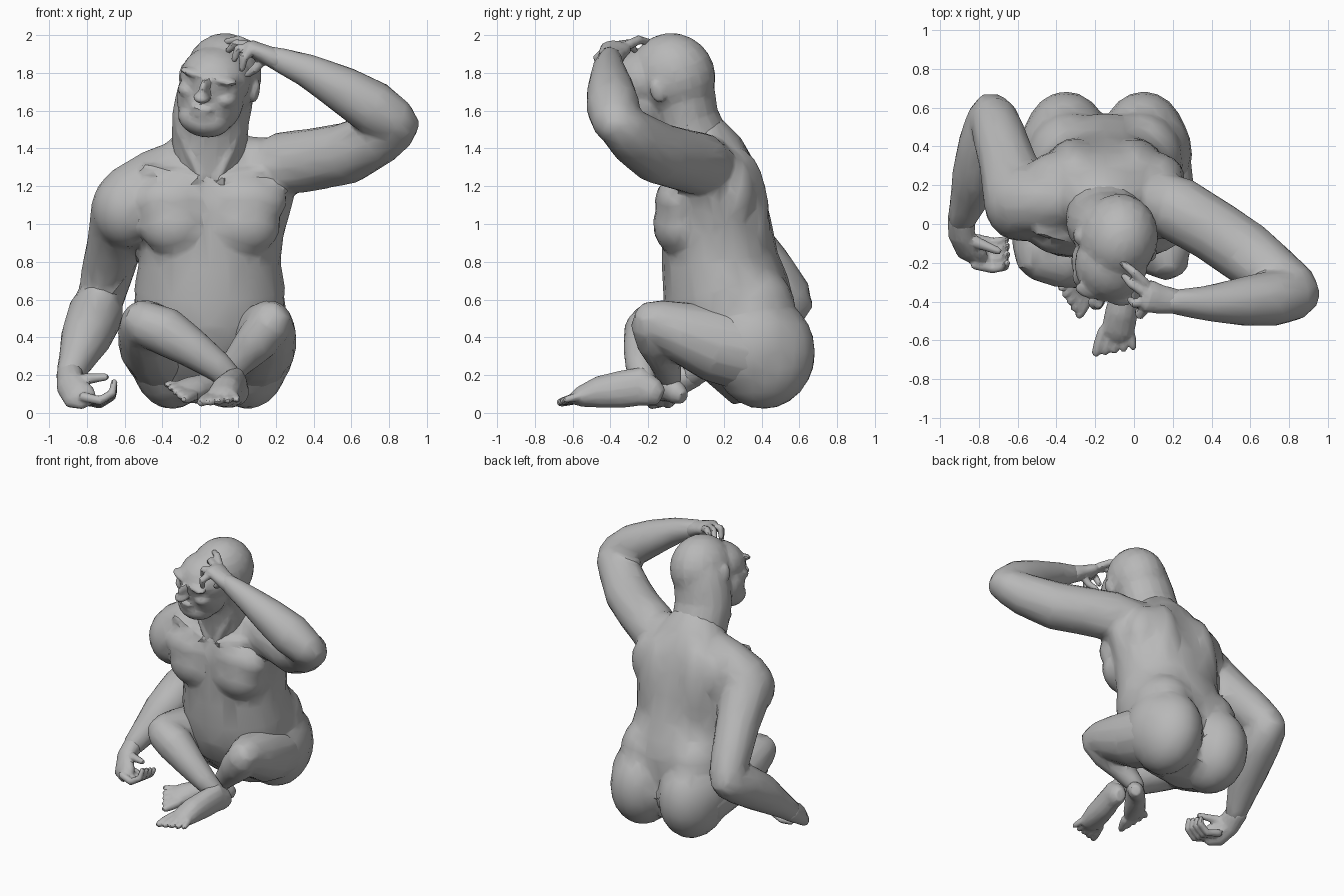
import bpy, bmesh, math
from mathutils import Vector, Matrix

cube = bpy.data.objects.get("Cube")
if cube:
    bpy.data.objects.remove(cube, do_unlink=True)

clay = bpy.data.materials.new("clay grey")
clay.use_nodes = True
GREY = (0.48, 0.48, 0.48, 1)
clay.diffuse_color = GREY
clay.node_tree.nodes["Principled BSDF"].inputs["Base Color"].default_value = GREY


def ball(bm, c, r, frame=Matrix()):
    """Ellipsoid with centre c and radii r."""
    m = frame @ Matrix.Translation(c) @ Matrix.Diagonal((*r, 1))
    bmesh.ops.create_uvsphere(bm, u_segments=20, v_segments=12, radius=1, matrix=m)


def tube(bm, sections, ref=None, sides=14):
    """Rounded limb through sections (x, y, z, radius along ref[, other radius])."""
    pts = [Vector(s[:3]) for s in sections]
    rad = [(s[3], s[-1]) for s in sections]
    a, b = (pts[0] - pts[1]).normalized(), (pts[-1] - pts[-2]).normalized()
    pts = [pts[0] + a * min(rad[0]) * 0.75] + pts + [pts[-1] + b * min(rad[-1]) * 0.75]
    rad = [tuple(0.6 * r for r in rad[0])] + rad + [tuple(0.6 * r for r in rad[-1])]
    if ref is None:
        ref = min(((1, 0, 0), (0, 1, 0), (0, 0, 1)), key=lambda v: abs(b.dot(v)) + abs(a.dot(v)))
    ref = Vector(ref)
    rings = []
    for i, p in enumerate(pts):
        t = (pts[min(i + 1, len(pts) - 1)] - pts[max(i - 1, 0)]).normalized()
        u = (ref - t * ref.dot(t)).normalized()
        v = t.cross(u)
        angles = [2 * math.pi * k / sides for k in range(sides)]
        rings.append([bm.verts.new(p + u * math.cos(q) * rad[i][0] + v * math.sin(q) * rad[i][1])
                      for q in angles])
    for lo, hi in zip(rings, rings[1:]):
        for k in range(sides):
            n = (k + 1) % sides
            bm.faces.new((lo[k], lo[n], hi[n], hi[k]))
    bm.faces.new(rings[0])
    bm.faces.new(rings[-1])


def fuse(name, bm, voxel, smooth, ratio):
    """Melt the overlapping masses into one lightly faceted skin."""
    bmesh.ops.recalc_face_normals(bm, faces=bm.faces)
    mesh = bpy.data.meshes.new(name)
    bm.to_mesh(mesh)
    bm.free()
    ob = bpy.data.objects.new(name, mesh)
    bpy.context.collection.objects.link(ob)
    bpy.ops.object.select_all(action='DESELECT')
    ob.select_set(True)
    bpy.context.view_layer.objects.active = ob
    m = ob.modifiers.new("melt", 'REMESH')
    m.mode, m.voxel_size = 'VOXEL', voxel
    m = ob.modifiers.new("soften", 'SMOOTH')
    m.factor, m.iterations = 0.5, smooth
    m = ob.modifiers.new("facet", 'DECIMATE')
    m.ratio = ratio
    for m in list(ob.modifiers):
        bpy.ops.object.modifier_apply(modifier=m.name)
    ob.data.materials.clear()
    ob.data.materials.append(clay)
    bpy.ops.object.shade_smooth_by_angle(angle=math.radians(30))


MID = -0.15  # the body's centre line

# Torso with buttocks and both arms
bm = bmesh.new()
tube(bm, [(MID, .32, .25, .34, .23), (MID, .27, .38, .38, .31), (MID, .235, .52, .39, .345),
          (MID, .21, .66, .40, .335), (MID, .18, .80, .375, .31), (MID, .16, 1.0, .40, .29),
          (MID, .14, 1.17, .43, .27), (MID, .14, 1.30, .38, .225), (MID, .11, 1.40, .24, .19)],
     ref=(1, 0, 0), sides=24)
for s in (-1, 1):
    ball(bm, (MID + s * .20, .41, .32), (.225, .275, .30))         # buttock
    ball(bm, (MID + s * .25, .36, .36), (.20, .26, .27))           # outer hip
    ball(bm, (MID + s * .18, .33, .55), (.225, .25, .24))          # upper hip
    ball(bm, (MID + s * .18, -.03, 1.00), (.195, .145, .17))       # lower chest
    ball(bm, (MID + s * .19, -.03, 1.12), (.22, .135, .14))        # upper chest
    ball(bm, (MID + s * .15, .28, .98), (.16, .165, .42))          # back muscle
    ball(bm, (MID + s * .21, .25, 1.15), (.20, .13, .22))          # shoulder blade
    tube(bm, [(MID + s * .34, .12, 1.20, .12), (MID + s * .29, .15, 1.0, .115),
              (MID + s * .25, .17, .84, .11)], ref=(1, 0, 0))      # flank muscle
    tube(bm, [(MID + s * .06, -.10, 1.24, .03), (MID + s * .34, -.03, 1.29, .035)], sides=8)
# lowered right arm
tube(bm, [(-.26, .13, 1.35, .12), (-.42, .12, 1.26, .15), (-.55, .11, 1.14, .19)])
ball(bm, (-.585, .11, 1.08), (.19, .20, .21))
tube(bm, [(-.40, .02, 1.12, .13), (-.56, .06, 1.10, .15)])
tube(bm, [(-.60, .14, 1.08, .18), (-.65, .31, .90, .15), (-.69, .44, .75, .14),
          (-.725, .55, .61, .125)], ref=(1, 0, 0))
tube(bm, [(-.735, .56, .59, .125), (-.755, .42, .52, .15), (-.805, .25, .40, .135),
          (-.865, .09, .26, .09), (-.89, .02, .20, .075)], ref=(1, 0, 0))
# raised left arm
tube(bm, [(-.02, .12, 1.36, .12), (.13, .11, 1.30, .16), (.26, .07, 1.32, .165)])
tube(bm, [(.22, .08, 1.315, .17), (.42, -.04, 1.345, .165), (.58, -.15, 1.375, .165),
          (.75, -.28, 1.46, .145), (.84, -.34, 1.515, .125)], ref=(0, 0, 1))
tube(bm, [(.84, -.37, 1.535, .125), (.71, -.385, 1.62, .145), (.55, -.40, 1.715, .125),
          (.36, -.41, 1.815, .09), (.18, -.40, 1.885, .06)], ref=(0, 1, 0))
fuse("torso_and_arms", bm, .018, 5, .06)

# Legs, each running from the hip to the ankle
bm = bmesh.new()
tube(bm, [(.06, .38, .32, .23), (.11, .14, .37, .205), (.15, -.04, .435, .16),
          (.17, -.17, .485, .12)], ref=(1, 0, 0))
tube(bm, [(.18, -.18, .48, .115), (.10, -.15, .38, .115), (.0, -.11, .27, .085),
          (-.09, -.08, .17, .06)], ref=(0, 0, 1))
fuse("left_leg", bm, .016, 4, .08)
bm = bmesh.new()
tube(bm, [(-.37, .38, .32, .23), (-.44, .14, .375, .20), (-.48, -.04, .44, .16),
          (-.50, -.16, .48, .125)], ref=(1, 0, 0))
tube(bm, [(-.50, -.17, .475, .12), (-.38, -.20, .43, .13), (-.24, -.23, .34, .105),
          (-.10, -.24, .24, .08), (-.02, -.22, .16, .065)], ref=(0, 0, 1))
fuse("right_leg", bm, .016, 4, .08)


def foot(name, path, toe_dir, across):
    """Foot along a path, with five toes spread across the end."""
    bm = bmesh.new()
    tube(bm, path, ref=across)
    end, d, w = Vector(path[-1][:3]), Vector(toe_dir), Vector(across)
    for i in range(5):
        k = (i - 2) / 2
        base = end + w * k * path[-1][3] * .85
        tip = base + d * (1 - .12 * i) + w * k * .02
        r = .030 - .002 * i
        tube(bm, [(*base, r), (*base.lerp(tip, .6), r), (*tip, r * .8)], sides=8)
    fuse(name, bm, .009, 3, .14)


foot("right_foot", [(0, -.17, .105, .06, .075), (-.015, -.24, .14, .065, .105),
                    (-.04, -.34, .125, .075, .10), (-.065, -.46, .11, .085, .085),
                    (-.085, -.56, .085, .085, .055)], (-.02, -.12, -.03), (.98, -.17, 0))
foot("left_foot", [(-.05, -.04, .10, .055, .06), (-.10, -.10, .14, .06, .085),
                   (-.17, -.19, .135, .07, .075), (-.24, -.28, .13, .08, .055),
                   (-.285, -.335, .12, .08, .035)], (-.06, -.085, -.01), (-.72, .55, .42))

# Right hand, hanging with curled fingers
bm = bmesh.new()
tube(bm, [(-.89, .04, .21, .075, .07), (-.89, -.06, .15, .08, .06),
          (-.85, -.14, .095, .085, .05), (-.80, -.17, .08, .07, .04)], ref=(.3, .4, .8))
for i in range(4):
    y, z = -.23 + .045 * i, .065 - .006 * i
    tube(bm, [(-.82, y + .02, z + .02, .027), (-.73, y, z, .026), (-.665, y + .01, z + .04, .023),
              (-.655, y + .03, z + .10 - .01 * i, .018)], ref=(0, 1, 0), sides=8)
tube(bm, [(-.88, -.06, .16, .04), (-.80, -.10, .18, .03), (-.70, -.14, .19, .02)], sides=8)
fuse("right_hand", bm, .009, 2, .2)

# Left hand, resting on the brow
bm = bmesh.new()
tube(bm, [(.22, -.40, 1.865, .065, .06), (.14, -.39, 1.90, .075, .05),
          (.07, -.37, 1.93, .085, .045)], ref=(0, 1, 0))
fingers = [((.06, -.31, 1.945), (.0, -.25, 1.975), (-.06, -.20, 1.965)),
           ((.05, -.35, 1.945), (-.01, -.31, 1.955), (-.05, -.27, 1.92)),
           ((.05, -.40, 1.93), (.0, -.41, 1.93), (-.02, -.39, 1.87)),
           ((.06, -.43, 1.91), (.03, -.47, 1.88), (.02, -.45, 1.82)),
           ((.14, -.38, 1.88), (.09, -.37, 1.82), (.05, -.34, 1.79))]
for f in fingers:
    tube(bm, [(*p, r) for p, r in zip(f, (.028, .025, .018))], sides=8)
fuse("left_hand", bm, .009, 2, .2)

# Head on its thick neck: turned, tilted and bowed
pose = (Matrix.Translation((-.10, -.10, 1.74)) @ Matrix.Rotation(math.radians(-14), 4, 'Z')
        @ Matrix.Rotation(math.radians(14), 4, 'Y') @ Matrix.Rotation(math.radians(15), 4, 'X'))
bm = bmesh.new()
tube(bm, [(MID, .09, 1.28, .19, .19), (MID, .045, 1.44, .20, .185), (-.145, .0, 1.56, .205, .175),
          (-.125, -.02, 1.66, .205, .18), (-.10, -.04, 1.78, .19, .175)], ref=(1, 0, 0), sides=18)
for s in (-1, 1):
    tube(bm, [(MID + s * .04, -.09, 1.23, .025), (MID + s * .09, -.085, 1.35, .03),
              (MID + s * .15, -.06, 1.50, .035)], sides=8)          # neck tendon
ball(bm, (0, .04, .03), (.205, .23, .235), pose)        # skull
ball(bm, (0, -.09, .06), (.19, .20, .165), pose)        # forehead
ball(bm, (0, -.13, -.05), (.18, .16, .19), pose)        # face
ball(bm, (0, -.18, -.14), (.145, .135, .10), pose)      # jaw and chin
ball(bm, (0, -.30, .055), (.024, .05, .06), pose)       # nose bridge
ball(bm, (0, -.32, .01), (.045, .05, .03), pose)        # nose tip
for z in (-.058, -.09):
    ball(bm, (0, -.285, z), (.065, .035, .016), pose)   # lips
for s in (-1, 1):
    ball(bm, (s * .075, -.245, .11), (.085, .045, .024), pose)  # brow
    ball(bm, (s * .10, -.20, .0), (.065, .075, .05), pose)      # cheek
    ball(bm, (s * .07, -.24, .065), (.032, .03, .02), pose)     # eye
    ball(bm, (s * .205, .0, .01), (.018, .04, .06), pose)       # ear
fuse("head_and_neck", bm, .011, 3, .10)
